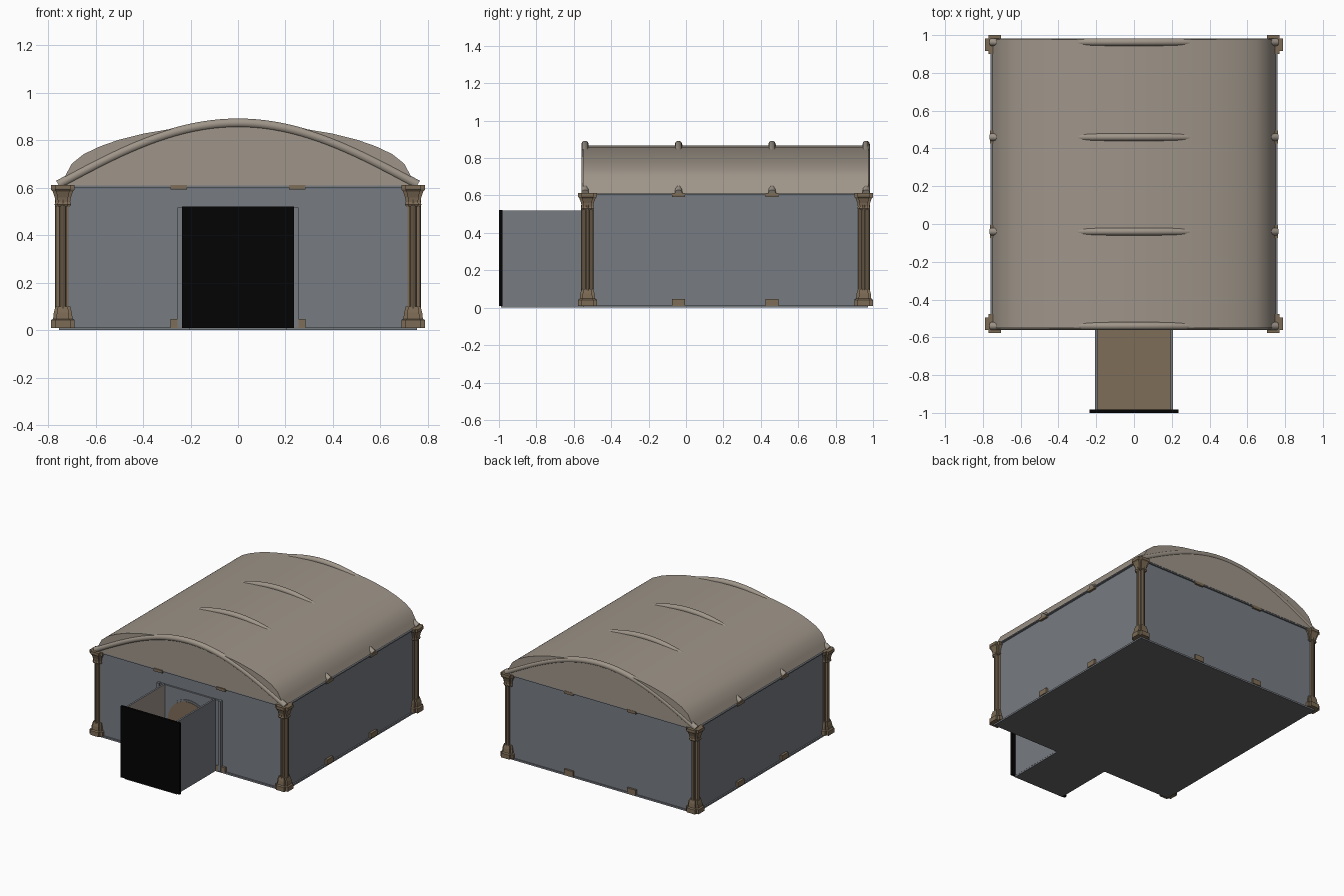
import bpy, bmesh, math
from mathutils import Vector

if "Cube" in bpy.data.objects:
    bpy.data.objects.remove(bpy.data.objects["Cube"], do_unlink=True)


def material(name, r, g, b):
    m = bpy.data.materials.new(name)
    m.use_nodes = True
    m.diffuse_color = (r, g, b, 1)
    bsdf = m.node_tree.nodes["Principled BSDF"]
    bsdf.inputs["Base Color"].default_value = (r, g, b, 1)
    bsdf.inputs["Roughness"].default_value = 0.9
    return m


WALL = material("slate grey", 0.185, 0.2, 0.225)
ROOF = material("warm stone", 0.345, 0.3, 0.25)
BROWN = material("floor brown", 0.21, 0.153, 0.096)
COLUMN = material("column brown", 0.2, 0.145, 0.09)
DARK = material("dark grey", 0.13, 0.13, 0.132)
BLACK = material("black", 0.001, 0.001, 0.001)

# Main dimensions
HALF_W, FRONT, BACK, EAVE = 0.745, -0.54, 0.965, 0.61
RIBS = (-0.54, -0.04, 0.46, 0.963)


def finish(name, bm, *mats):
    bmesh.ops.recalc_face_normals(bm, faces=bm.faces)
    mesh = bpy.data.meshes.new(name)
    bm.to_mesh(mesh)
    bm.free()
    for m in mats:
        mesh.materials.append(m)
    ob = bpy.data.objects.new(name, mesh)
    bpy.context.collection.objects.link(ob)
    return ob


def smooth(ob, angle=35):
    bpy.ops.object.select_all(action="DESELECT")
    ob.select_set(True)
    bpy.context.view_layer.objects.active = ob
    bpy.ops.object.shade_smooth_by_angle(angle=math.radians(angle))


def box(name, x, y, z, *mats):
    """Box from (low, high) pairs on each axis."""
    bm = bmesh.new()
    bmesh.ops.create_cube(bm, size=1)
    for v in bm.verts:
        v.co = Vector([(a + b) / 2 + c * (b - a) for c, (a, b) in zip(v.co, (x, y, z))])
    return finish(name, bm, *mats)


def paint(ob, axis, sign, index):
    """Recolour the faces that look along one signed axis."""
    for p in ob.data.polygons:
        if p.normal[axis] * sign > 0.9:
            p.material_index = index


def extrude_profile(name, points, y0, y1, mat):
    """Closed (x, z) outline extruded along y."""
    bm = bmesh.new()
    face = bm.faces.new([bm.verts.new((x, y0, z)) for x, z in points])
    moved = bmesh.ops.extrude_face_region(bm, geom=[face])["geom"]
    for v in moved:
        if isinstance(v, bmesh.types.BMVert):
            v.co.y = y1
    return finish(name, bm, mat)


def mirrored(half):
    """Outline from the right edge over the ridge to the left edge."""
    return half + [(-x, z) for x, z in reversed(half) if x > 0]


# Base slab with a dark underside, hall walls
slab = box("base_slab", (-0.755, 0.755), (-0.55, 0.972), (0, 0.012), WALL, DARK)
paint(slab, 2, -1, 1)
box("hall_walls", (-HALF_W, HALF_W), (FRONT, BACK), (0.012, EAVE), WALL)
box("eave_slab", (-0.76, 0.76), (-0.55, 0.975), (0.602, EAVE), WALL)

# Vaulted roof
vault = [(0.748, EAVE), (0.728, 0.65), (0.70, 0.702), (0.65, 0.742), (0.58, 0.775),
         (0.5, 0.803), (0.4, 0.828), (0.3, 0.845), (0.2, 0.858), (0.1, 0.866), (0, 0.868)]
smooth(extrude_profile("vault_roof", mirrored(vault), -0.55, 0.977, ROOF))


# Arched tube ribs over the roof
def rib(name, y):
    steps = 40
    curve = bpy.data.curves.new(name, "CURVE")
    curve.dimensions = "3D"
    curve.bevel_depth = 0.02
    curve.bevel_resolution = 3
    curve.use_fill_caps = True
    spline = curve.splines.new("POLY")
    spline.points.add(steps)
    for i, p in enumerate(spline.points):
        t = 2 * i / steps - 1
        p.co = (0.757 * t, y, 0.613 + 0.26 * math.cos(t * math.pi / 2), 1)
    curve.materials.append(ROOF)
    bpy.context.collection.objects.link(bpy.data.objects.new(name, curve))


for i, y in enumerate(RIBS):
    rib(f"roof_rib_{i}", y)


# Clustered corner columns: a cross-shaped foot and head with four shafts
def cross_loft(name, cx, cy, levels, mat):
    bm = bmesh.new()
    rings = []
    for z, r in levels:
        w = r * 0.66
        quarter = [(r, -w), (r, w), (w, w)]
        ring = []
        for k in range(4):
            for x, y in quarter:
                for _ in range(k):
                    x, y = -y, x
                ring.append(bm.verts.new((cx + x, cy + y, z)))
        rings.append(ring)
    for a, b in zip(rings, rings[1:]):
        for i in range(len(a)):
            j = (i + 1) % len(a)
            bm.faces.new((a[i], a[j], b[j], b[i]))
    bm.faces.new(rings[0])
    bm.faces.new(rings[-1])
    return finish(name, bm, mat)


def shafts(name, cx, cy, mat):
    bm = bmesh.new()
    for k in range(4):
        a = k * math.pi / 2
        made = bmesh.ops.create_cone(bm, cap_ends=True, segments=10, radius1=0.014,
                                     radius2=0.014, depth=0.48)["verts"]
        offset = (cx + 0.02 * math.cos(a), cy + 0.02 * math.sin(a), 0.31)
        bmesh.ops.translate(bm, verts=made, vec=offset)
    smooth(finish(name, bm, mat))


FOOT = [(0.01, 0.05), (0.042, 0.05), (0.048, 0.041), (0.075, 0.038), (0.1, 0.031)]
CORE = [(0.09, 0.022), (0.54, 0.022)]
HEAD = [(0.522, 0.03), (0.53, 0.035), (0.54, 0.031), (0.56, 0.034), (0.585, 0.043),
        (0.592, 0.05), (0.612, 0.05)]
for side, sx in (("left", 1), ("right", -1)):
    for end, cy in (("front", -0.527), ("back", 0.95)):
        cx = sx * 0.738
        for part, levels in (("foot", FOOT), ("core", CORE), ("head", HEAD)):
            cross_loft(f"{end}_{side}_column_{part}", cx, cy, levels, COLUMN)
        shafts(f"{end}_{side}_column_shafts", cx, cy, COLUMN)

# Small brackets at the top and bottom of the walls
TOP, BOTTOM = (0.592, 0.612), (0.01, 0.047)
for side, sx in (("left", 1), ("right", -1)):
    for i, y in enumerate(RIBS[1:3]):
        x = sorted((sx * 0.73, sx * 0.762))
        for level, z in (("top", TOP), ("bottom", BOTTOM)):
            box(f"{side}_{level}_bracket_{i}", x, (y - 0.035, y + 0.035), z, BROWN)
    x = sorted((sx * 0.215, sx * 0.285))
    for end, y in (("front", (-0.556, -0.53)), ("back", (0.95, 0.979))):
        for level, z in (("top", TOP), ("bottom", BOTTOM)):
            box(f"{end}_{side}_{level}_bracket", x, y, z, BROWN)

# Doorway surround and arched door
box("doorway_panel", (-0.25, 0.25), (-0.552, -0.53), (0.012, 0.515), WALL)
for side, sx in (("left", 1), ("right", -1)):
    box(f"{side}_door_post", sorted((sx * 0.236, sx * 0.254)), (-0.562, -0.54),
        (0.012, 0.518), WALL)


def arch(radius, spring):
    angles = [math.pi * i / 20 for i in range(21)]
    top = [(radius * math.cos(a), spring + radius * math.sin(a)) for a in angles]
    return [(radius, 0.012)] + top + [(-radius, 0.012)]


extrude_profile("door_trim", arch(0.18, 0.275), -0.557, -0.545, WALL)
extrude_profile("arched_door", arch(0.168, 0.275), -0.56, -0.545, BROWN)

# Open-topped entrance passage
floor = box("passage_floor", (-0.205, 0.205), (-0.99, -0.55), (0, 0.014), WALL, BROWN, DARK)
paint(floor, 2, 1, 1)
paint(floor, 2, -1, 2)
for side, sx in (("left", 1), ("right", -1)):
    wall = box(f"{side}_passage_wall", sorted((sx * 0.193, sx * 0.206)), (-0.99, -0.55),
               (0.01, 0.52), WALL, ROOF)
    paint(wall, 0, -sx, 1)
box("end_panel", (-0.235, 0.235), (-1.0, -0.982), (0.01, 0.522), BLACK)
